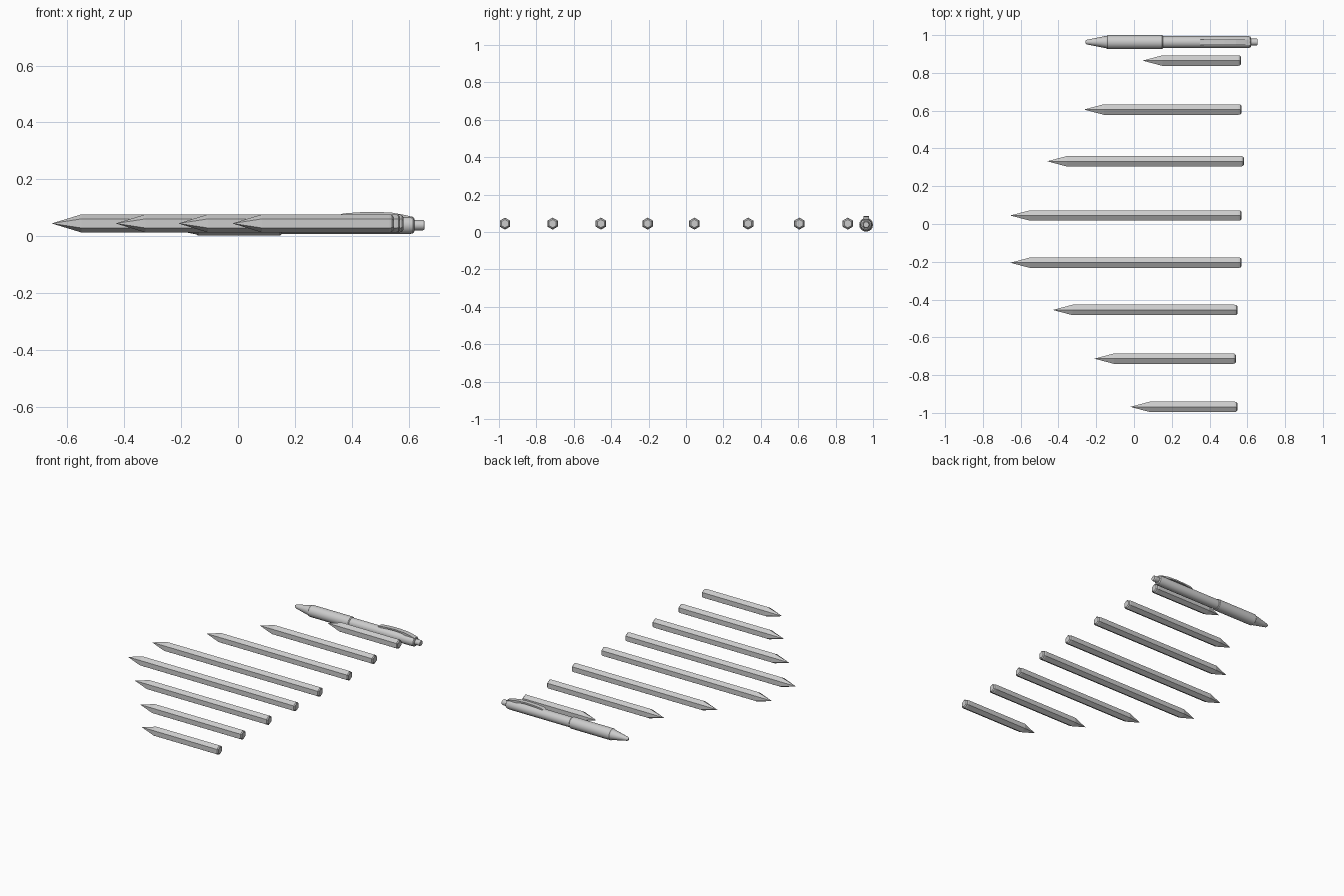
import bpy, bmesh
from math import sin, cos, pi

if "Cube" in bpy.data.objects:
    bpy.data.objects.remove(bpy.data.objects["Cube"])


def lathe(name, profile, y, z, sides, smooth=False):
    """Rings of (x, radius) about an x-directed axis; radius 0 makes a point."""
    bm = bmesh.new()
    rings = []
    for x, r in profile:
        if r == 0:
            rings.append([bm.verts.new((x, y, z))])
        else:
            rings.append([bm.verts.new((x, y + r * sin(2 * pi * i / sides),
                                        z + r * cos(2 * pi * i / sides)))
                          for i in range(sides)])
    for a, b in zip(rings, rings[1:]):
        for i in range(sides):
            j = (i + 1) % sides
            if len(a) == 1:
                bm.faces.new((a[0], b[i], b[j]))
            else:
                bm.faces.new((a[i], b[i], b[j], a[j]))
    for ring in (rings[0], rings[-1]):
        if len(ring) > 1:
            bm.faces.new(ring)
    return finish(name, bm, smooth)


def finish(name, bm, smooth=False):
    bmesh.ops.recalc_face_normals(bm, faces=bm.faces[:])
    mesh = bpy.data.meshes.new(name)
    bm.to_mesh(mesh)
    bm.free()
    ob = bpy.data.objects.new(name, mesh)
    bpy.context.collection.objects.link(ob)
    if smooth:
        bpy.ops.object.select_all(action='DESELECT')
        ob.select_set(True)
        bpy.context.view_layer.objects.active = ob
        bpy.ops.object.shade_smooth_by_angle()
    return ob


R, AXIS = 0.032, 0.045


def rounded_end(end):
    return [(end - 0.016, R), (end - 0.006, R * 0.92), (end, R * 0.68)]


# Hexagonal pencils: y, tip x, end x, eraser seam x (None = no eraser)
pencils = [
    (-0.968, -0.02, 0.548, 0.455),
    (-0.713, -0.21, 0.54, 0.48),
    (-0.455, -0.43, 0.548, 0.455),
    (-0.205, -0.655, 0.57, 0.48),
    (0.045, -0.655, 0.57, None),
    (0.332, -0.46, 0.582, None),
    (0.606, -0.265, 0.57, None),
    (0.865, 0.045, 0.567, None),
]
for n, (y, tip, end, seam) in enumerate(pencils, 1):
    point = [(tip, 0), (tip + 0.105, R)]
    if seam is None:
        lathe(f"pencil_{n}", point + rounded_end(end), y, AXIS, 6)
    else:
        lathe(f"pencil_{n}", point + [(seam, R)], y, AXIS, 6)
        lathe(f"eraser_{n}", [(seam, R)] + rounded_end(end), y, AXIS, 6)

# Click pen
PY, PZ = 0.963, 0.039
lathe("pen_tip", [(-0.258, 0.006), (-0.25, 0.012), (-0.22, 0.018),
                  (-0.145, 0.033)], PY, PZ, 16, True)
lathe("pen_grip", [(-0.145, 0.033), (-0.14, 0.037), (0.148, 0.037),
                   (0.153, 0.033)], PY, PZ, 16, True)
lathe("pen_barrel", [(0.153, 0.032), (0.6, 0.032), (0.615, 0.029),
                     (0.62, 0.022)], PY, PZ, 16, True)
lathe("pen_button", [(0.615, 0.018), (0.65, 0.018), (0.655, 0.015)],
      PY, PZ, 16, True)

# Arched clip: side profile extruded across y
arch = [(0.35, 0.073), (0.37, 0.080), (0.42, 0.084), (0.48, 0.086), (0.54, 0.083),
        (0.59, 0.074), (0.618, 0.066), (0.618, 0.05), (0.57, 0.062),
        (0.52, 0.074), (0.48, 0.077), (0.42, 0.075), (0.37, 0.070)]
bm = bmesh.new()
face = bm.faces.new([bm.verts.new((x, PY - 0.015, z)) for x, z in arch])
ext = bmesh.ops.extrude_face_region(bm, geom=[face])
bmesh.ops.translate(bm, vec=(0, 0.03, 0),
                    verts=[v for v in ext["geom"] if isinstance(v, bmesh.types.BMVert)])
finish("pen_clip", bm)
